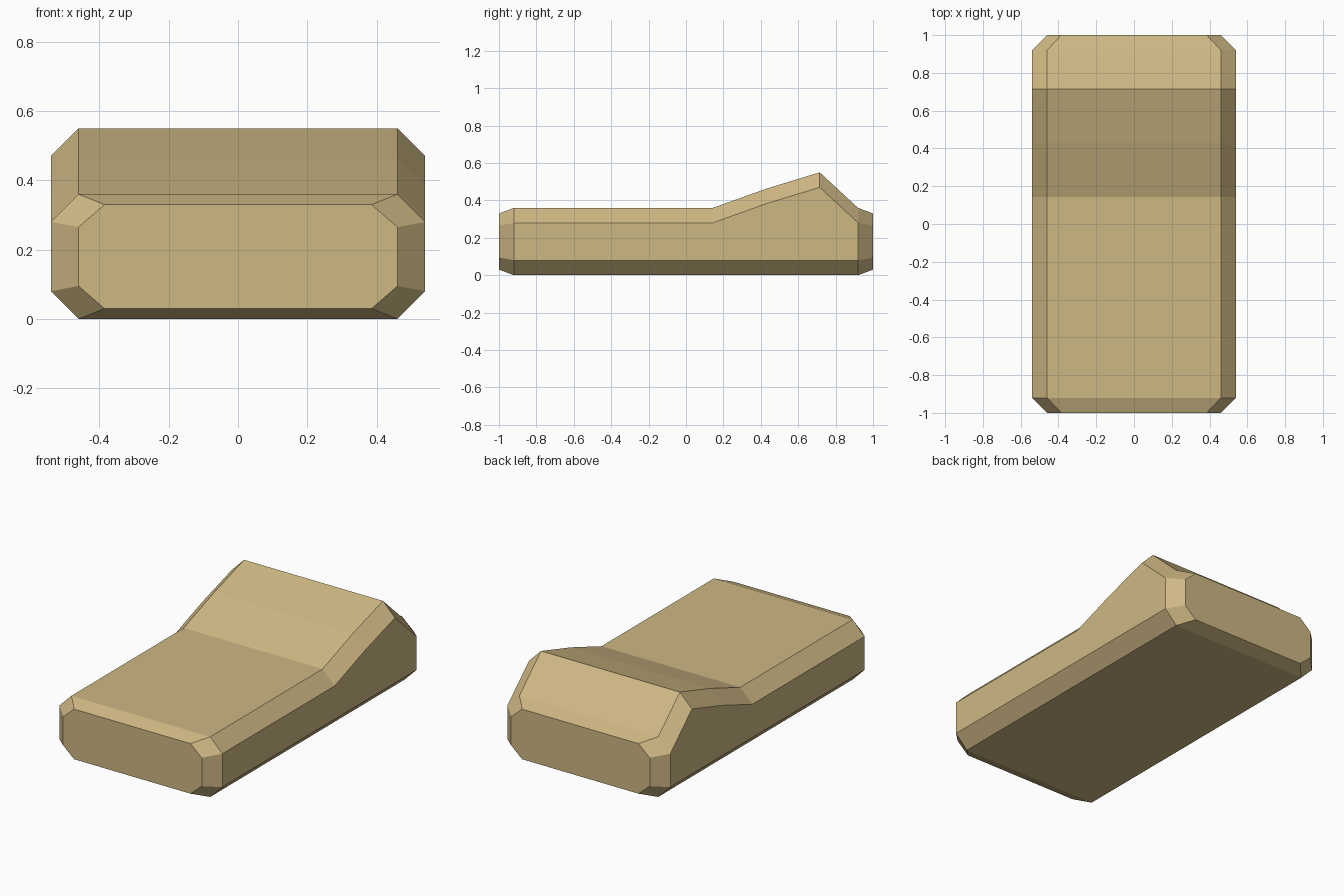
import bpy, bmesh

if "Cube" in bpy.data.objects:
    bpy.data.objects.remove(bpy.data.objects["Cube"])

# Stations along y: (y, half width, bottom z, top z, chamfer x, chamfer z)
stations = [
    (-1.00, 0.46, 0.03, 0.33, 0.075, 0.065),
    (-0.92, 0.54, 0.00, 0.36, 0.08, 0.08),
    (0.143, 0.54, 0.00, 0.36, 0.08, 0.08),
    (0.43, 0.54, 0.00, 0.463, 0.08, 0.08),
    (0.715, 0.54, 0.00, 0.55, 0.08, 0.08),
    (0.92, 0.54, 0.00, 0.36, 0.08, 0.08),
    (1.00, 0.46, 0.03, 0.33, 0.075, 0.065),
]


def octagon(bm, y, w, lo, hi, cx, cz):
    half = [(w - cx, lo), (w, lo + cz), (w, hi - cz), (w - cx, hi)]
    outline = half + [(-x, z) for x, z in reversed(half)]
    return [bm.verts.new((x, y, z)) for x, z in outline]


# Chamfered body with a raised ridge at the back, lofted through the stations
bm = bmesh.new()
rings = [octagon(bm, *s) for s in stations]
for a, b in zip(rings, rings[1:]):
    for i in range(8):
        j = (i + 1) % 8
        bm.faces.new((a[i], a[j], b[j], b[i]))
bm.faces.new(rings[0])
bm.faces.new(rings[-1])
bmesh.ops.recalc_face_normals(bm, faces=bm.faces)

mesh = bpy.data.meshes.new("cushion_body")
bm.to_mesh(mesh)
bm.free()
body = bpy.data.objects.new("cushion_body", mesh)
bpy.context.collection.objects.link(body)

# Tan colour
tan = bpy.data.materials.new("tan")
tan.diffuse_color = (0.62, 0.48, 0.23, 1)
tan.use_nodes = True
tan.node_tree.nodes["Principled BSDF"].inputs["Base Color"].default_value = tan.diffuse_color
mesh.materials.append(tan)
